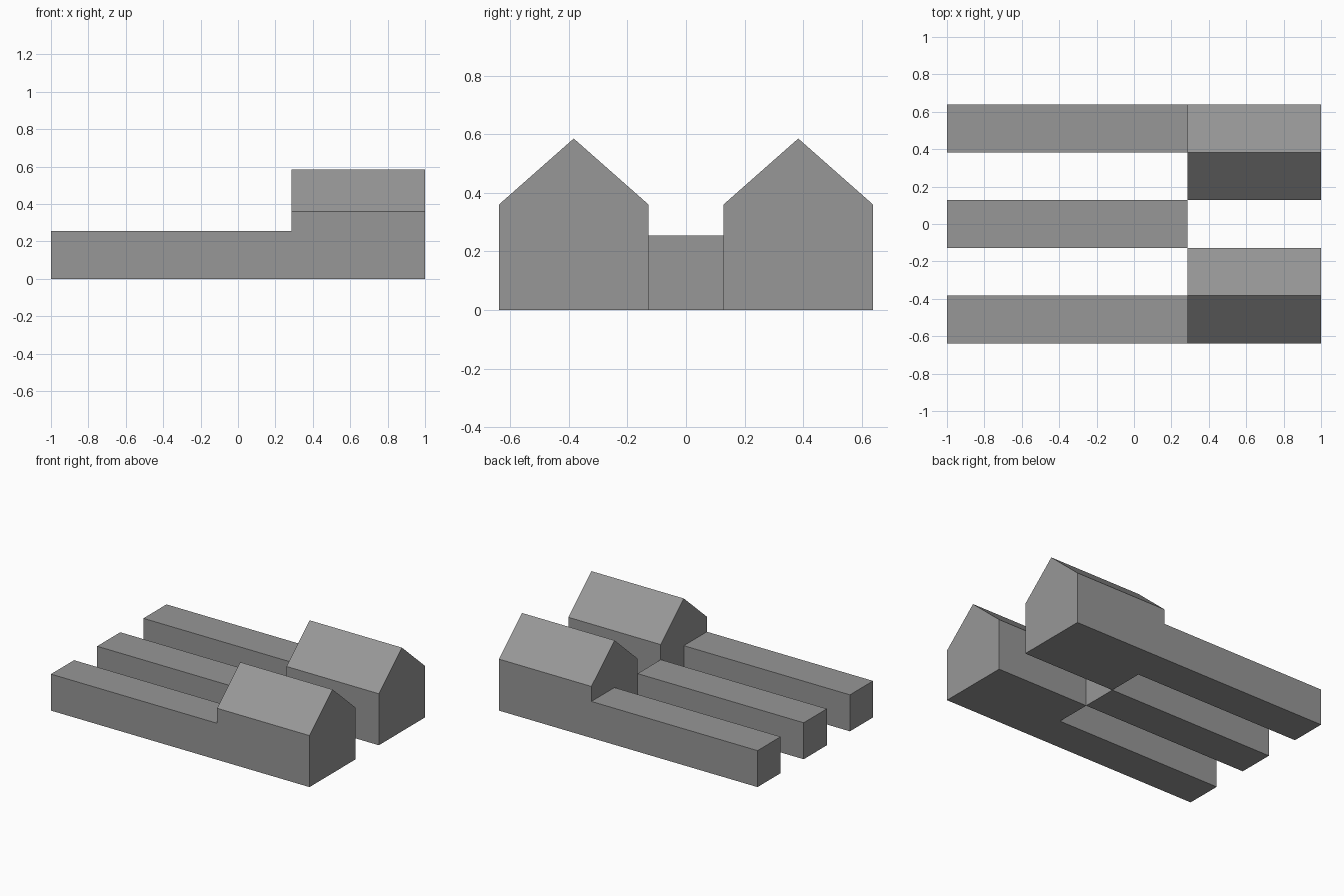
import bpy
import bmesh

cube = bpy.data.objects.get("Cube")
if cube:
    bpy.data.objects.remove(cube, do_unlink=True)

# Shared dimensions
END, WALL, BACK = 1.0, 0.285, -1.0
INNER, RIDGE_Y, OUTER = 0.128, 0.383, 0.638
BAR_H, EAVE, RIDGE_Z = 0.255, 0.36, 0.585

grey = bpy.data.materials.new("plain grey")
grey.use_nodes = True
colour = (0.31, 0.31, 0.31, 1)
grey.diffuse_color = colour
grey.node_tree.nodes["Principled BSDF"].inputs["Base Color"].default_value = colour


def finish(name, bm):
    """Clean up the mesh and add it to the scene."""
    bmesh.ops.recalc_face_normals(bm, faces=bm.faces)
    mesh = bpy.data.meshes.new(name)
    bm.to_mesh(mesh)
    bm.free()
    mesh.materials.append(grey)
    obj = bpy.data.objects.new(name, mesh)
    bpy.context.collection.objects.link(obj)


def extrude_x(bm, faces, distance):
    """Pull faces along x."""
    result = bmesh.ops.extrude_face_region(bm, geom=faces)
    verts = [g for g in result["geom"] if isinstance(g, bmesh.types.BMVert)]
    bmesh.ops.translate(bm, verts=verts, vec=(distance, 0, 0))


def gabled_wing(name, side):
    """Gabled hall with a lower bar running back from its outer half."""
    bm = bmesh.new()

    def point(y, z):
        return bm.verts.new((WALL, side * y, z))

    foot, mid, inner = point(OUTER, 0), point(RIDGE_Y, 0), point(INNER, 0)
    eave_in, ridge, eave_out = point(INNER, EAVE), point(RIDGE_Y, RIDGE_Z), point(OUTER, EAVE)
    bar_out, bar_mid = point(OUTER, BAR_H), point(RIDGE_Y, BAR_H)
    step = bm.faces.new((foot, mid, bar_mid, bar_out))
    gable = bm.faces.new((mid, inner, eave_in, ridge, eave_out, bar_out, bar_mid))

    # Hall: extrude the whole gable, leaving the back wall in place
    extrude_x(bm, [step, gable], END - WALL)
    bmesh.ops.recalc_face_normals(bm, faces=bm.faces)

    # Bar: extrude only the lower outer part of the back wall
    step = next(f for f in bm.faces if len(f.verts) == 4
                and all(abs(v.co.x - WALL) < 1e-4 for v in f.verts))
    extrude_x(bm, [step], BACK - WALL)

    # Merge coplanar faces so the walls run through unbroken
    bmesh.ops.recalc_face_normals(bm, faces=bm.faces)
    bmesh.ops.dissolve_limit(bm, angle_limit=0.01, verts=bm.verts, edges=bm.edges)
    finish(name, bm)


def middle_bar():
    """Low bar between the wings."""
    bm = bmesh.new()
    corners = ((-INNER, 0), (INNER, 0), (INNER, BAR_H), (-INNER, BAR_H))
    face = bm.faces.new([bm.verts.new((WALL, y, z)) for y, z in corners])
    extrude_x(bm, [face], BACK - WALL)
    finish("middle_bar", bm)


gabled_wing("front_wing", -1)
gabled_wing("back_wing", 1)
middle_bar()
